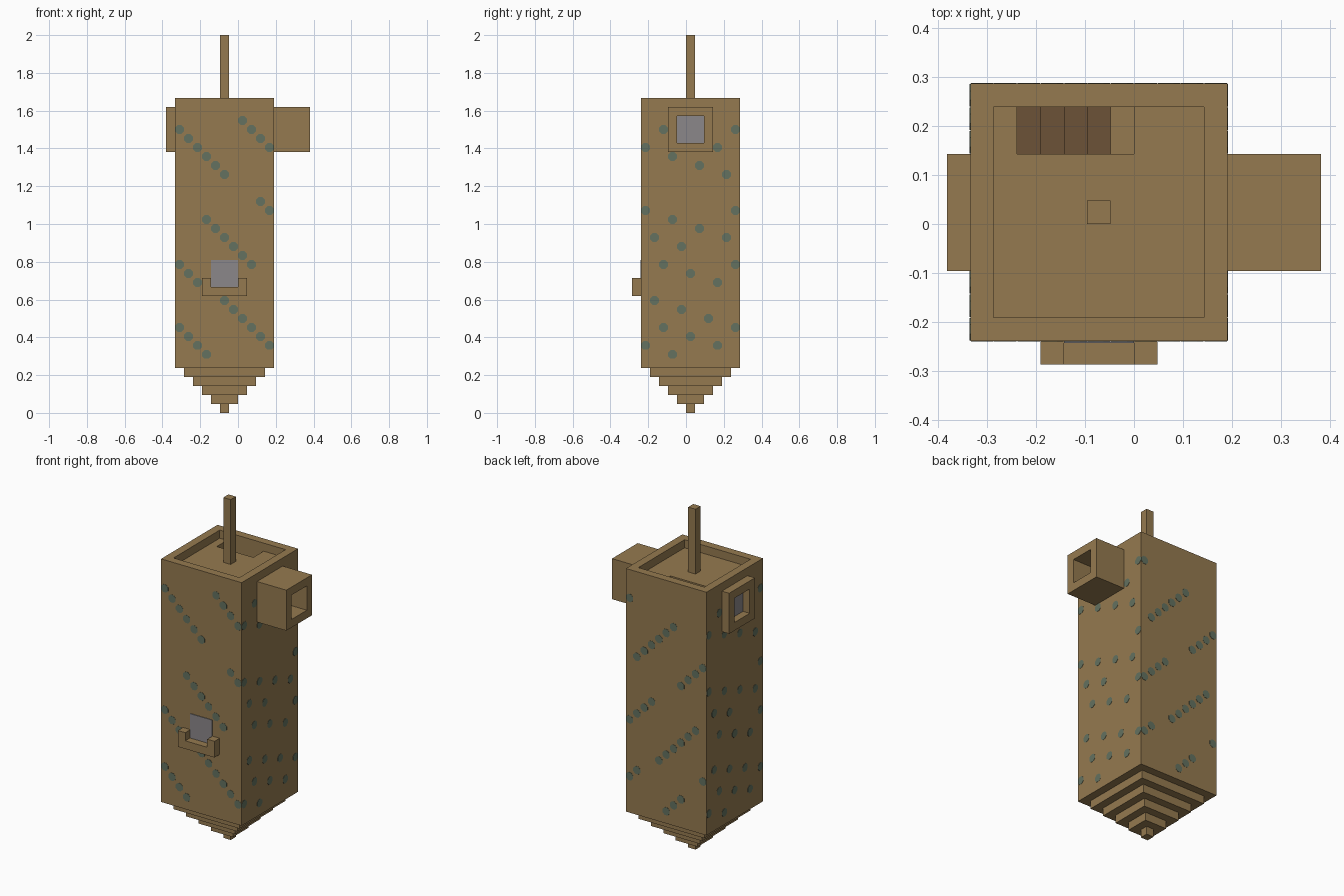
import bpy, bmesh, math
from mathutils import Matrix, Vector

U = 2 / 42  # one block

if "Cube" in bpy.data.objects:
    bpy.data.objects.remove(bpy.data.objects["Cube"])


def material(name, rgb):
    m = bpy.data.materials.new(name)
    m.use_nodes = True
    m.diffuse_color = (*rgb, 1)
    m.node_tree.nodes["Principled BSDF"].inputs["Base Color"].default_value = (*rgb, 1)
    return m


BROWN = material("tan brown", (0.30, 0.195, 0.08))
DARK = material("dark wood", (0.15, 0.085, 0.038))
GREY = material("window grey", (0.26, 0.245, 0.255))
TEAL = material("moss teal", (0.125, 0.165, 0.115))


def finish(name, bm, mat):
    bmesh.ops.scale(bm, vec=(U, U, U), verts=bm.verts)
    bmesh.ops.recalc_face_normals(bm, faces=bm.faces)
    me = bpy.data.meshes.new(name)
    bm.to_mesh(me)
    bm.free()
    me.materials.append(mat)
    ob = bpy.data.objects.new(name, me)
    bpy.context.scene.collection.objects.link(ob)
    return ob


def boxes(name, mat, spans):
    """Each span is a low corner and a high corner, in blocks."""
    bm = bmesh.new()
    for lo, hi in spans:
        lo, hi = Vector(lo), Vector(hi)
        mtx = Matrix.Translation((lo + hi) / 2) @ Matrix.Diagonal((*(hi - lo), 1))
        bmesh.ops.create_cube(bm, size=1, matrix=mtx)
    return finish(name, bm, mat)


def cut(target, cutter):
    mod = target.modifiers.new("cut", 'BOOLEAN')
    mod.operation, mod.solver, mod.object = 'DIFFERENCE', 'EXACT', cutter
    cutter.hide_render = True
    cutter.hide_set(True)


# Tower body with a shallow roof pit
body = boxes("tower_body", BROWN, [((-7, -5, 5), (4, 6, 35))])
cut(body, boxes("roof_pit_cutter", BROWN, [((-6, -4, 34), (3, 5, 36))]))

# Stairwell going down through the roof floor
profile = [(-5, 34.5), (0, 34.5)]
for i in range(5):
    profile += [(-i, 33 - i), (-i - 1, 33 - i)]
bm = bmesh.new()
face = bm.faces.new([bm.verts.new((x, 3, z)) for x, z in profile])
ext = bmesh.ops.extrude_face_region(bm, geom=[face])
bmesh.ops.translate(bm, vec=(0, 2, 0),
                    verts=[v for v in ext["geom"] if isinstance(v, bmesh.types.BMVert)])
cut(body, finish("stairwell_cutter", bm, BROWN))
boxes("stair_treads", DARK,
      [((-i - 1, 3, 33 - i), (-i, 5, 33.1 - i)) for i in range(1, 5)])

# Stepped underside
for k in range(5):
    r = k + 0.5
    boxes(f"base_step_{k + 1}", BROWN, [((-1.5 - r, 0.5 - r, k), (-1.5 + r, 0.5 + r, k + 1))])

# Mast
boxes("mast", BROWN, [((-2, 0, 34), (-1, 1, 42))])


# Square tubes around the side windows
def side_frame(name, x0, x1):
    boxes(name, BROWN, [((x0, -2, 29), (x1, 3, 30)), ((x0, -2, 33), (x1, 3, 34)),
                        ((x0, -2, 30), (x1, -1, 33)), ((x0, 2, 30), (x1, 3, 33))])


side_frame("left_window_tube", 4, 8)
side_frame("right_window_frame", -8, -7)

# Front balcony
boxes("front_balcony", BROWN, [((-4, -6, 13), (1, -5, 14)), ((-4, -6, 14), (-3, -5, 15)),
                               ((0, -6, 14), (1, -5, 15))])

# Window panes
T = 0.08
boxes("left_window", GREY, [((4, -1, 30), (4 + T, 2, 33))])
boxes("right_window", GREY, [((-7 - T, -1, 30), (-7, 2, 33))])
boxes("front_window", GREY, [((-3, -5 - T, 14), (0, -5, 17))])


# Spot chains: start column, start layer, count; columns run left to right
# as each wall is faced from outside
def chain(runs, dc, dz):
    return [(c + dc * i, z + dz * i) for c, z, n in runs for i in range(n)]


front = chain([(0, 31, 6), (7, 32, 4), (9, 23, 2), (3, 21, 6),
               (0, 16, 3), (5, 12, 6), (0, 9, 4)], 1, -1)
back = chain([(1, 24, 6), (7, 22, 4), (0, 16, 4), (4, 12, 6),
              (0, 9, 2), (5, 6, 3), (0, 31, 1), (10, 11, 1)], 1, 1)
side = chain([(0, 29, 4), (2, 31, 1), (8, 29, 1), (10, 31, 1), (0, 22, 4), (10, 22, 1),
              (1, 19, 2), (10, 16, 1), (2, 16, 3), (1, 12, 4), (2, 9, 3), (0, 7, 2)], 3, -1)


def spots(name, cells, turn):
    bm = bmesh.new()
    wall = Matrix.Translation((-1.5, 0.5, 0)) @ Matrix.Rotation(math.radians(turn), 4, 'Z')
    for c, z in cells:
        mtx = (wall @ Matrix.Translation((c - 5, -5.5, z + 0.5))
               @ Matrix.Rotation(math.pi / 2, 4, 'X') @ Matrix.Rotation(math.pi / 8, 4, 'Z'))
        bmesh.ops.create_cone(bm, cap_ends=True, segments=8, radius1=0.52, radius2=0.52,
                              depth=0.06, matrix=mtx)
    finish(name, bm, TEAL)


spots("front_spots", front, 0)
spots("left_spots", side, 90)
spots("back_spots", back, 180)
spots("right_spots", side, 270)
